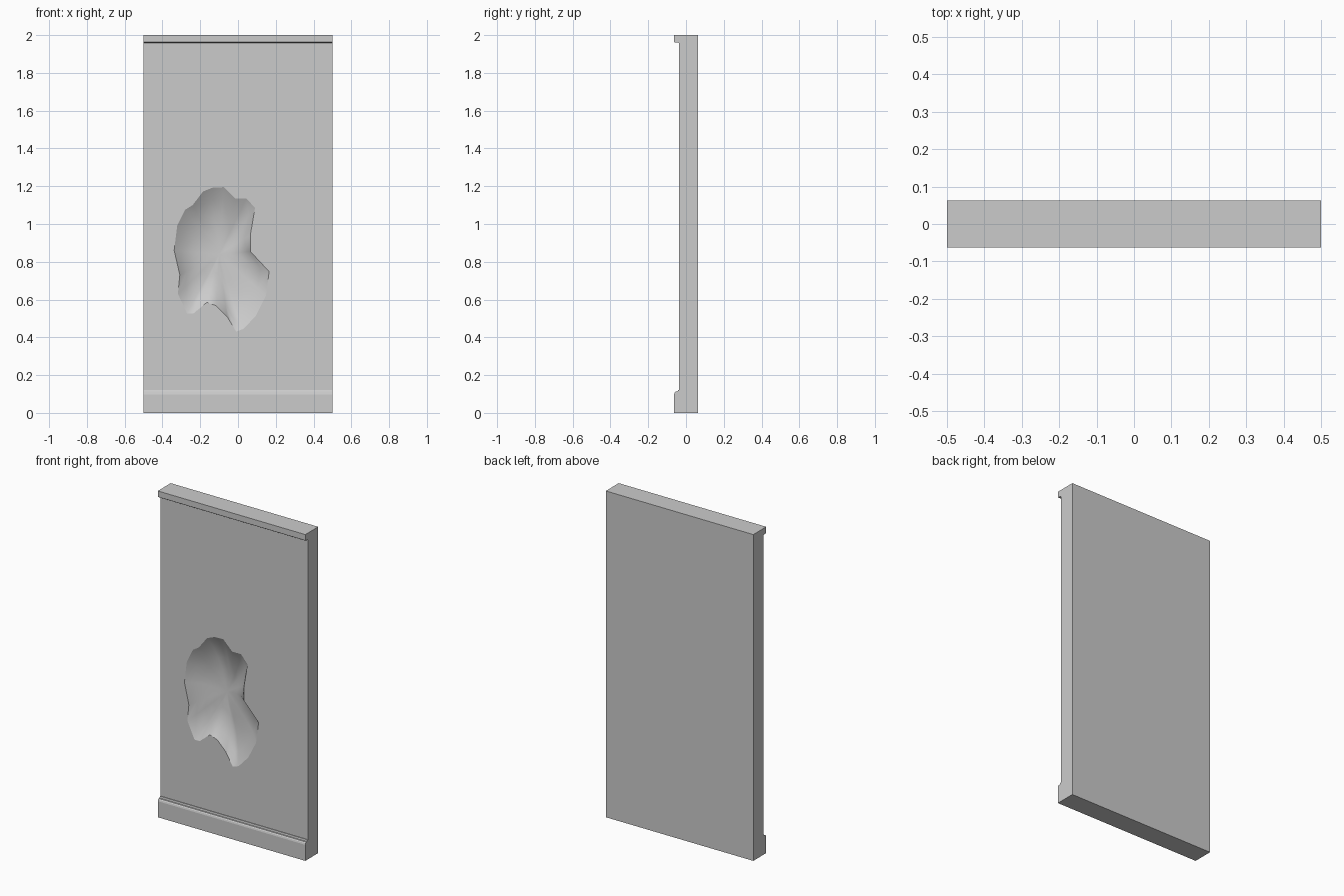
import bpy, bmesh, math
from mathutils import Vector, noise

if "Cube" in bpy.data.objects:
    bpy.data.objects.remove(bpy.data.objects["Cube"])

W, FRONT, BACK, H = 0.5, -0.036, 0.0625, 2.0


def finish(bm, name):
    me = bpy.data.meshes.new(name)
    bm.to_mesh(me)
    bm.free()
    ob = bpy.data.objects.new(name, me)
    bpy.context.collection.objects.link(ob)
    return ob


def strip(name, profile):
    """Extrude a (y, z) profile along the full width."""
    bm = bmesh.new()
    f = bm.faces.new([bm.verts.new((-W, y, z)) for y, z in profile])
    ext = bmesh.ops.extrude_face_region(bm, geom=[f])
    bmesh.ops.translate(bm, vec=(2 * W, 0, 0),
                        verts=[v for v in ext["geom"] if isinstance(v, bmesh.types.BMVert)])
    bmesh.ops.recalc_face_normals(bm, faces=bm.faces[:])
    return finish(bm, name)


# Ragged outline of the dent, as (x, z)
rim = [(-0.075, 1.195), (-0.015, 1.135), (0.045, 1.135), (0.09, 1.085), (0.065, 0.94),
       (0.065, 0.855), (0.165, 0.748), (0.148, 0.62), (0.095, 0.515), (0.03, 0.445),
       (-0.01, 0.43), (-0.058, 0.51), (-0.115, 0.567), (-0.165, 0.585), (-0.235, 0.527),
       (-0.27, 0.527), (-0.318, 0.63), (-0.308, 0.73), (-0.338, 0.86), (-0.322, 0.99),
       (-0.28, 1.075), (-0.24, 1.10), (-0.185, 1.172), (-0.135, 1.192)]

# Wall slab with the dent cut into its front face
bm = bmesh.new()
bmesh.ops.create_cube(bm, size=1)
for v in bm.verts:
    v.co = Vector((v.co.x * 2 * W, FRONT if v.co.y < 0 else BACK, (v.co.z + 0.5) * H))
front = min(bm.faces, key=lambda f: f.calc_center_median().y)
border = front.edges[:]
bmesh.ops.delete(bm, geom=[front], context="FACES_ONLY")

ring = [bm.verts.new((x, FRONT, z)) for x, z in rim]
n = len(ring)
rim_edges = [bm.edges.new((ring[i], ring[(i + 1) % n])) for i in range(n)]
bmesh.ops.triangle_fill(bm, edges=border + rim_edges, normal=(0, -1, 0), use_beauty=True)

# Uneven bowl made of shrinking rings
centre = Vector((-0.1, 0.84))
bowl = []
for t, depth in ((0.82, 0.034), (0.6, 0.056), (0.38, 0.069), (0.18, 0.074)):
    new = []
    for x, z in rim:
        p = centre + (Vector((x, z)) - centre) * t
        d = depth + 0.012 * noise.noise(Vector((p.x * 7, p.y * 7, 1.3)))
        new.append(bm.verts.new((p.x, FRONT + d, p.y)))
    for i in range(n):
        j = (i + 1) % n
        bowl.append(bm.faces.new((ring[i], ring[j], new[j], new[i])))
    ring = new
tip = bm.verts.new((centre.x, FRONT + 0.075, centre.y))
bowl += [bm.faces.new((ring[i], ring[(i + 1) % n], tip)) for i in range(n)]
for f in bowl:
    f.smooth = True
for e in rim_edges:
    e.smooth = False
bmesh.ops.recalc_face_normals(bm, faces=bm.faces[:])
finish(bm, "dented_wall")

# Skirting board with a rounded, stepped top edge
strip("skirting_board", [(FRONT, 0), (-0.0625, 0), (-0.0625, 0.098), (-0.060, 0.107),
                         (-0.055, 0.112), (-0.046, 0.113), (-0.042, 0.120), (FRONT, 0.120)])

# Top trim with a small lip beneath
strip("top_trim", [(FRONT, H), (-0.0625, H), (-0.0625, 1.964), (-0.059, 1.961),
                   (-0.042, 1.961), (FRONT, 1.957)])
